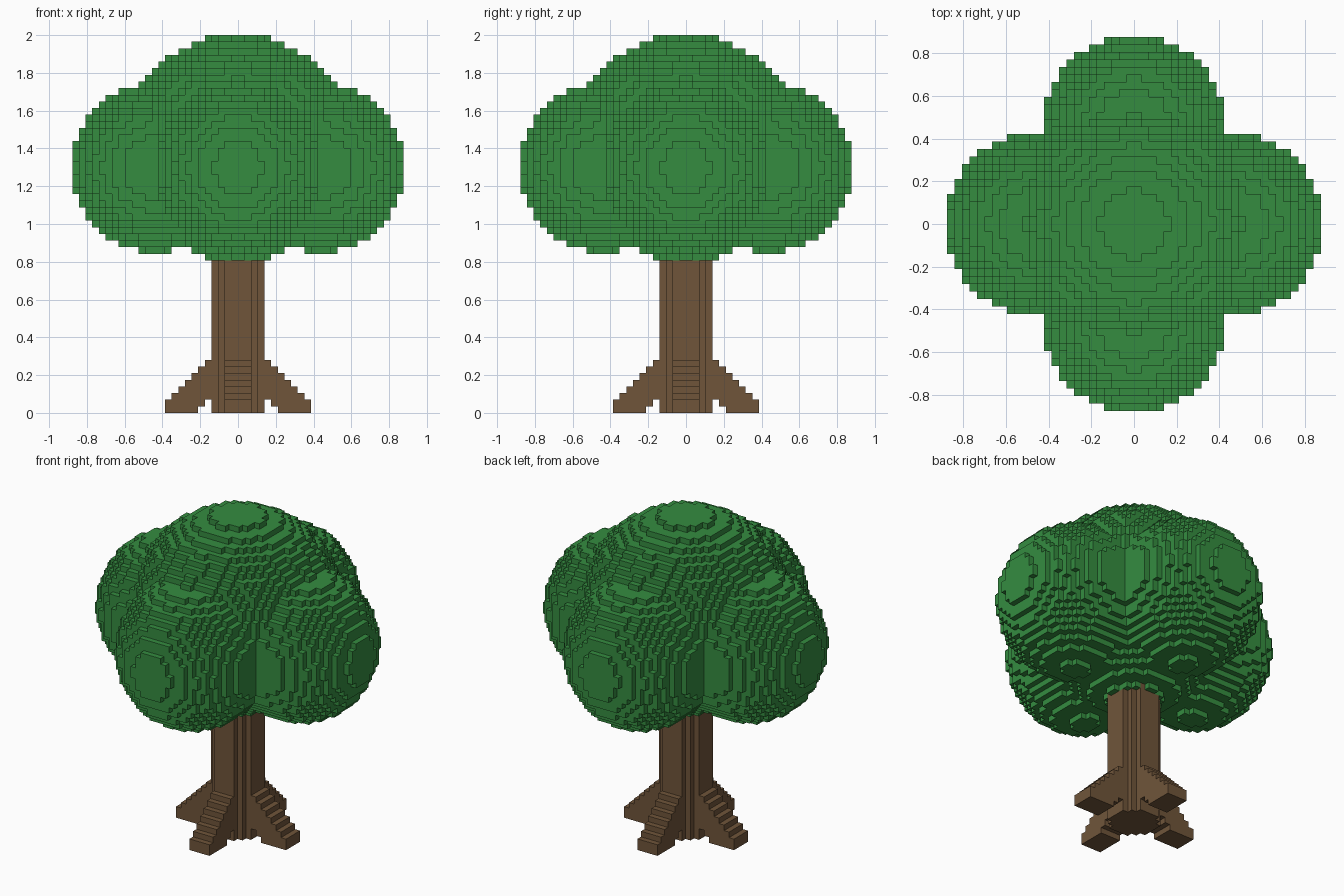
import bpy
import bmesh
from math import pi
from mathutils import Matrix, Vector

if "Cube" in bpy.data.objects:
    bpy.data.objects.remove(bpy.data.objects["Cube"])

UNIT = 2 / 57  # edge of one block


def make_material(name, color):
    mat = bpy.data.materials.new(name)
    mat.use_nodes = True
    mat.diffuse_color = color
    bsdf = next(n for n in mat.node_tree.nodes if n.type == "BSDF_PRINCIPLED")
    bsdf.inputs["Base Color"].default_value = color
    bsdf.inputs["Roughness"].default_value = 0.9
    return mat


leaf_green = make_material("leaf green", (0.035, 0.265, 0.051, 1))
bark_brown = make_material("bark brown", (0.162, 0.091, 0.042, 1))


def finish(bm, name, mat):
    """Scale from blocks to scene units and link as a flat-shaded object."""
    bmesh.ops.recalc_face_normals(bm, faces=bm.faces)
    bmesh.ops.scale(bm, vec=(UNIT, UNIT, UNIT), verts=bm.verts)
    mesh = bpy.data.meshes.new(name)
    bm.to_mesh(mesh)
    bm.free()
    mesh.materials.append(mat)
    obj = bpy.data.objects.new(name, mesh)
    bpy.context.collection.objects.link(obj)
    return obj


def prism(outline, direction):
    """Extrude a closed outline of points along a direction."""
    bm = bmesh.new()
    face = bm.faces.new([bm.verts.new(p) for p in outline])
    ext = bmesh.ops.extrude_face_region(bm, geom=[face])
    moved = [g for g in ext["geom"] if isinstance(g, bmesh.types.BMVert)]
    bmesh.ops.translate(bm, verts=moved, vec=direction)
    return bm


def fill_ellipsoid(center, radii):
    """Block cells whose centres fall inside an ellipsoid."""
    cells = set()
    spans = [range(int(c - r) - 2, int(c + r) + 2) for c, r in zip(center, radii)]
    for x in spans[0]:
        for y in spans[1]:
            for z in spans[2]:
                offset = zip((x, y, z), center, radii)
                if sum(((p + 0.5 - c) / r) ** 2 for p, c, r in offset) <= 1:
                    cells.add((x, y, z))
    return cells


def block_shell(cells):
    """Outer faces of a set of block cells, sharing corner vertices."""
    bm = bmesh.new()
    corners = {}

    def corner(p):
        if p not in corners:
            corners[p] = bm.verts.new(p)
        return corners[p]

    for cell in cells:
        for axis in range(3):
            u, v = (axis + 1) % 3, (axis + 2) % 3
            for side in (0, 1):
                neighbour = list(cell)
                neighbour[axis] += 2 * side - 1
                if tuple(neighbour) in cells:
                    continue
                loop = []
                for du, dv in ((0, 0), (1, 0), (1, 1), (0, 1)):
                    p = list(cell)
                    p[axis] += side
                    p[u] += du
                    p[v] += dv
                    loop.append(corner(tuple(p)))
                # wind outward
                bm.faces.new(loop if side else loop[::-1])
    return bm


# Foliage: a large central ball with four lobes around it
leaves = fill_ellipsoid((0, 0, 40), (17.15, 17.15, 17.15))
lobe = fill_ellipsoid((12.5, 0, 37), (12.6, 12.4, 12.75))
for x, y, z in lobe:
    leaves |= {(x, y, z), (-1 - x, y, z), (y, x, z), (y, -1 - x, z)}
finish(block_shell(leaves), "foliage", leaf_green)

# Trunk: stepped round column reaching into the foliage
quarter = [(4, 2), (3, 2), (3, 3), (2, 3), (2, 4)]
ring = []
for turn in range(4):
    for x, y in quarter:
        for _ in range(turn):
            x, y = -y, x
        ring.append((x, y, 0))
finish(prism(ring, (0, 0, 27)), "trunk", bark_brown)

# Roots: stair-shaped buttresses on all four sides
profile = [(3, 8)]
for step in range(7):
    profile += [(5 + step, 8 - step), (5 + step, 7 - step)]
profile[-1] = (11, 0)
profile += [(6, 0), (6, 1), (5, 1), (5, 2), (3, 2)]
for turn, side in enumerate(("left", "back", "right", "front")):
    bm = prism([Vector((x, -2, z)) for x, z in profile], (0, 4, 0))
    bmesh.ops.rotate(bm, verts=bm.verts, matrix=Matrix.Rotation(turn * pi / 2, 3, "Z"))
    finish(bm, side + "_root", bark_brown)
